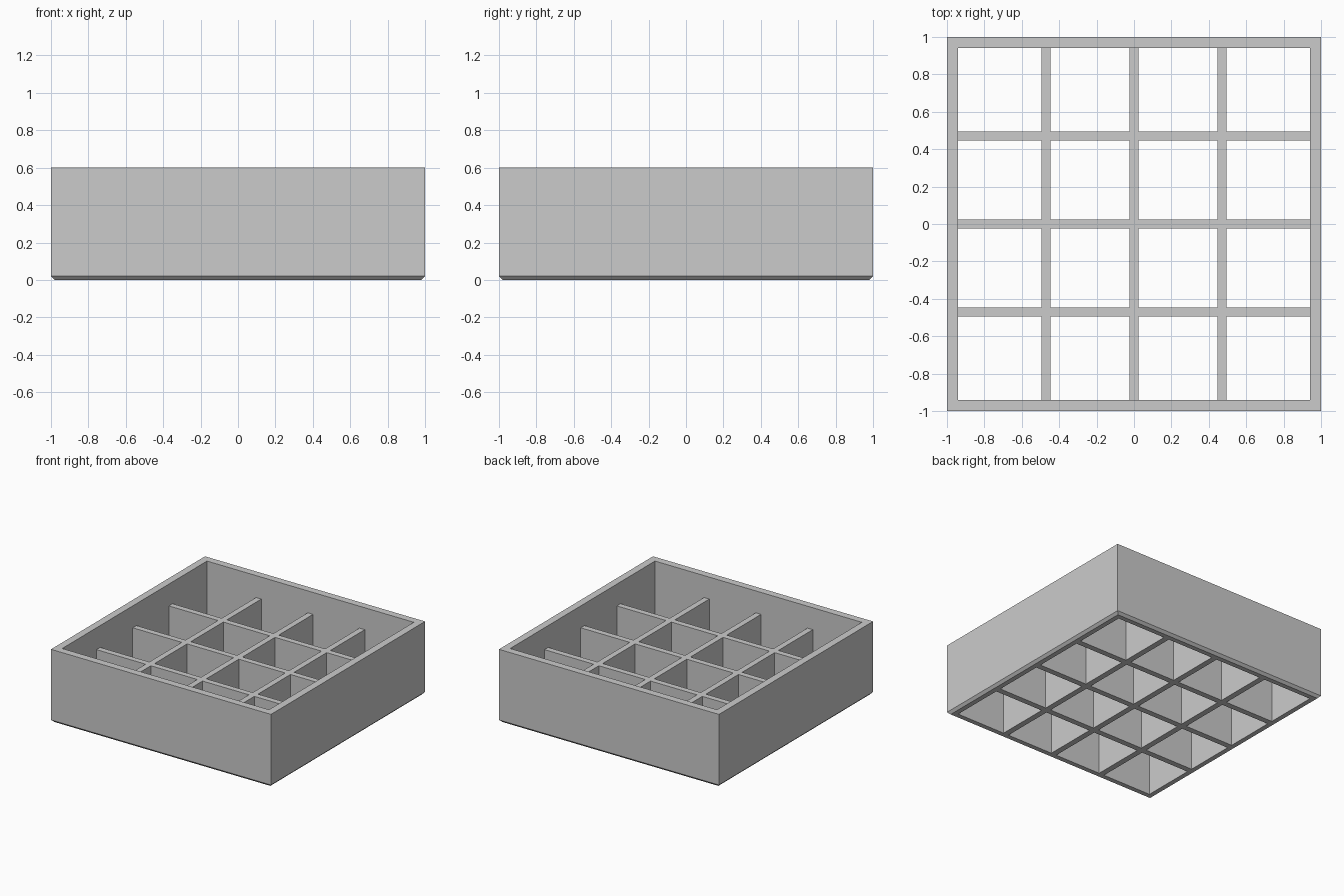
import bpy
import bmesh

if "Cube" in bpy.data.objects:
    bpy.data.objects.remove(bpy.data.objects["Cube"], do_unlink=True)

HALF, INNER, HEIGHT = 1.0, 0.94, 0.6
CHAMFER = 0.02
PITCH, THICK, DIVIDER_TOP = 0.47, 0.048, 0.42

grey = bpy.data.materials.new("light grey")
grey.use_nodes = True
colour = (0.6, 0.6, 0.6, 1)
grey.diffuse_color = colour
grey.node_tree.nodes["Principled BSDF"].inputs["Base Color"].default_value = colour


def finish(bm, name):
    bmesh.ops.recalc_face_normals(bm, faces=bm.faces)
    mesh = bpy.data.meshes.new(name)
    bm.to_mesh(mesh)
    bm.free()
    mesh.materials.append(grey)
    obj = bpy.data.objects.new(name, mesh)
    bpy.context.collection.objects.link(obj)
    return obj


# Outer frame: wall cross-section carried round the four corners
profile = [(INNER, 0), (HALF - CHAMFER, 0), (HALF, CHAMFER),
           (HALF, HEIGHT), (INNER, HEIGHT)]
corners = [(1, 1), (-1, 1), (-1, -1), (1, -1)]
bm = bmesh.new()
rings = [[bm.verts.new((sx * r, sy * r, z)) for r, z in profile]
         for sx, sy in corners]
for k, ring in enumerate(rings):
    after = rings[(k + 1) % len(rings)]
    for i in range(len(profile)):
        j = (i + 1) % len(profile)
        bm.faces.new((ring[i], after[i], after[j], ring[j]))
finish(bm, "outer_frame")

# Divider lattice: bands in both directions, open cells left out
bands = [-INNER]
for n in (-1, 0, 1):
    bands += [n * PITCH - THICK / 2, n * PITCH + THICK / 2]
bands.append(INNER)
bm = bmesh.new()
grid = [[bm.verts.new((x, y, 0)) for y in bands] for x in bands]
for i in range(len(bands) - 1):
    for j in range(len(bands) - 1):
        if i % 2 or j % 2:
            bm.faces.new((grid[i][j], grid[i + 1][j],
                          grid[i + 1][j + 1], grid[i][j + 1]))
loose = [v for v in bm.verts if not v.link_faces]
bmesh.ops.delete(bm, geom=loose, context='VERTS')
raised = bmesh.ops.extrude_face_region(bm, geom=bm.faces[:], use_keep_orig=True)
bmesh.ops.translate(bm, vec=(0, 0, DIVIDER_TOP),
                    verts=[g for g in raised["geom"]
                           if isinstance(g, bmesh.types.BMVert)])
finish(bm, "divider_lattice")
